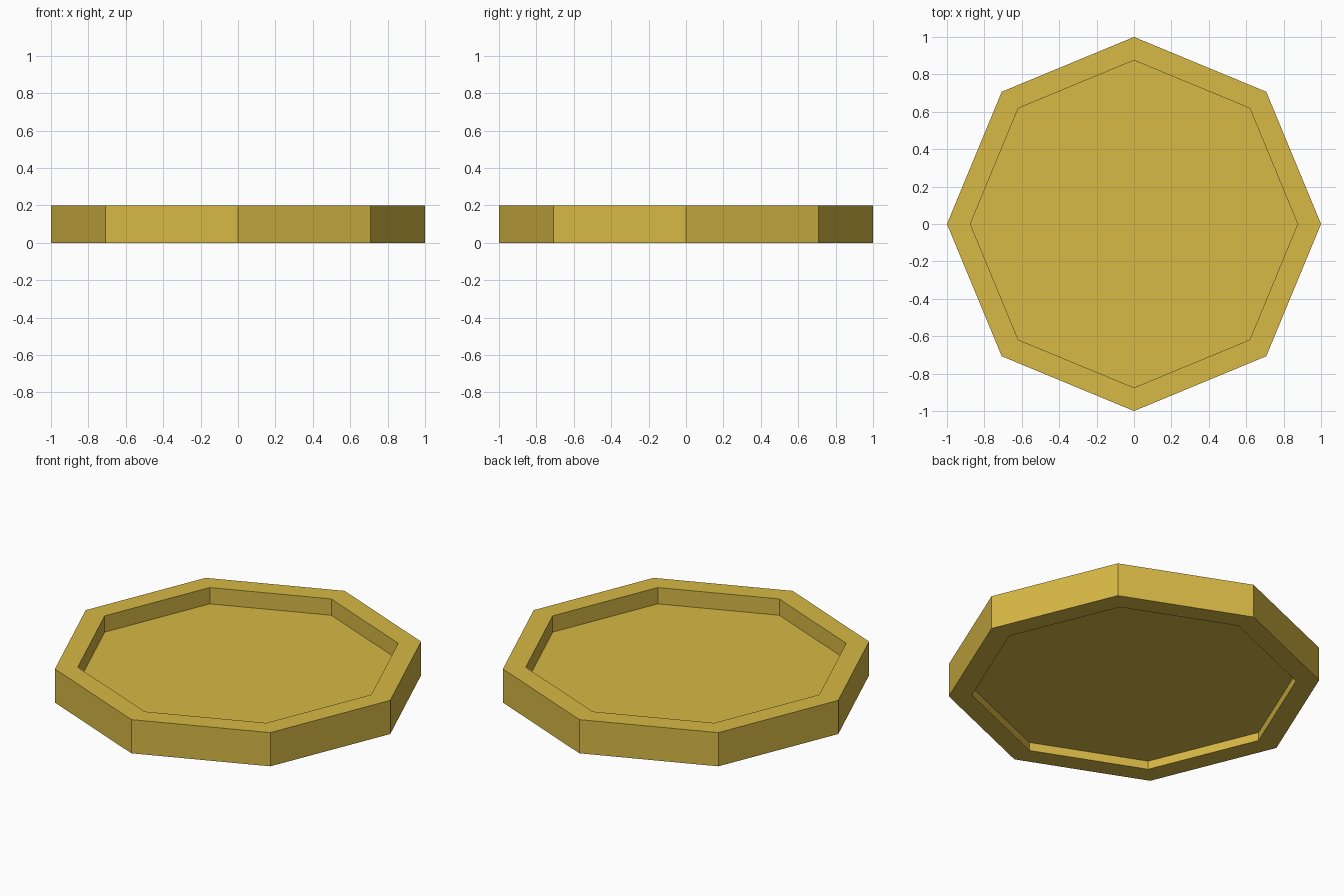
import bpy, bmesh
from math import cos, sin, tau

cube = bpy.data.objects.get("Cube")
if cube:
    bpy.data.objects.remove(cube, do_unlink=True)

SIDES = 8
OUTER, INNER = 1.0, 0.875
HEIGHT, FLOOR_TOP, FLOOR_BOTTOM = 0.2, 0.103, 0.05

gold = bpy.data.materials.new("mustard_gold")
gold.use_nodes = True
colour = (0.68, 0.48, 0.06, 1)
gold.diffuse_color = colour
gold.node_tree.nodes["Principled BSDF"].inputs["Base Color"].default_value = colour


def loop(bm, radius, z):
    """One octagonal loop with a corner on each axis."""
    return [bm.verts.new((radius * cos(tau * i / SIDES), radius * sin(tau * i / SIDES), z))
            for i in range(SIDES)]


# Tray: wall profile from the underside recess, around the rim, to the floor
profile = [(INNER, FLOOR_BOTTOM), (INNER, 0), (OUTER, 0),
           (OUTER, HEIGHT), (INNER, HEIGHT), (INNER, FLOOR_TOP)]
bm = bmesh.new()
loops = [loop(bm, r, z) for r, z in profile]
for a, b in zip(loops, loops[1:]):
    for i in range(SIDES):
        j = (i + 1) % SIDES
        bm.faces.new((a[i], a[j], b[j], b[i]))

# Flat floor panel, underside and top
bm.faces.new(loops[0][::-1])
bm.faces.new(loops[-1])
bmesh.ops.recalc_face_normals(bm, faces=bm.faces)

mesh = bpy.data.meshes.new("octagonal_tray")
bm.to_mesh(mesh)
bm.free()
mesh.materials.append(gold)
tray = bpy.data.objects.new("octagonal_tray", mesh)
bpy.context.collection.objects.link(tray)
